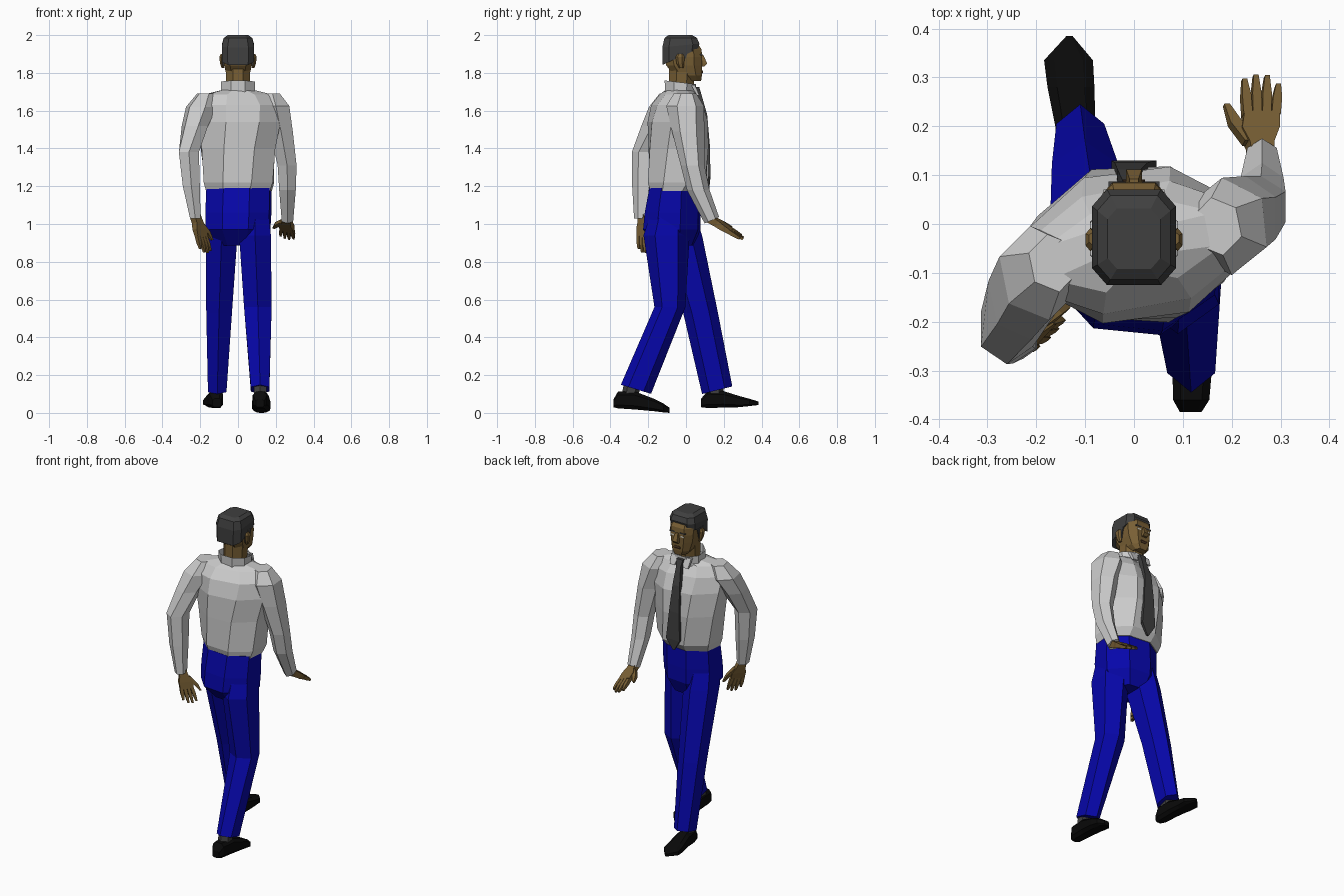
import bpy, bmesh
from math import pi, cos, sin, copysign
from mathutils import Vector as V

COLORS = {"skin": (0.19, 0.115, 0.035), "blue": (0.002, 0.002, 0.4),
          "dark": (0.05, 0.05, 0.05), "black": (0.003, 0.003, 0.003),
          "white": (0.6, 0.58, 0.5), "brown": (0.09, 0.045, 0.02)}
MATS = {}
for key, col in COLORS.items():
    MATS[key] = bpy.data.materials.new(key)
    MATS[key].diffuse_color = (*col, 1)


def H(x, y, z, rx, ry, yaw=0, slope=0):
    """Near-horizontal ring: centre, half sizes, turn about z, rise towards the front."""
    return (V((x, y, z)), V((rx * cos(yaw), rx * sin(yaw), 0)),
            V((-ry * sin(yaw), ry * cos(yaw), ry * slope)))


def Y(x, y, z0, z1, hw):
    """Upright ring facing along y."""
    return V((x, y, (z0 + z1) / 2)), V((hw, 0, 0)), V((0, 0, (z1 - z0) / 2))


def build(name, color, lofts, n=8, caps=True, box=1.0):
    """Skin each list of rings with n-sided flat faces; box below 1 squares the section."""
    bm = bmesh.new()
    ang = [pi / n + 2 * pi * i / n for i in range(n)]
    pts = [[copysign(abs(t) ** box if abs(t) > 1e-6 else 0, t) for t in (cos(a), sin(a))]
           for a in ang]
    mu, mv = max(p[0] for p in pts), max(p[1] for p in pts)
    for rings in lofts:
        rows = [[bm.verts.new(c + u * (p[0] / mu) + v * (p[1] / mv)) for p in pts]
                for c, u, v in rings]
        for p, q in zip(rows, rows[1:]):
            for i in range(n):
                j = (i + 1) % n
                bm.faces.new((p[i], p[j], q[j], q[i]))
        if caps:
            bm.faces.new(rows[0])
            bm.faces.new(rows[-1])
    bmesh.ops.recalc_face_normals(bm, faces=bm.faces)
    me = bpy.data.meshes.new(name)
    bm.to_mesh(me)
    bm.free()
    ob = bpy.data.objects.new(name, me)
    bpy.context.collection.objects.link(ob)
    if color:
        me.materials.append(MATS[color])
    return ob


# Shirt body, twisted so the right shoulder leads
build("shirt_body", None, [[
    H(.005, -.055, 1.175, .17, .128, -.1), H(.005, -.045, 1.22, .183, .152, -.06),
    H(0, -.04, 1.40, .195, .155, .04), H(.005, -.043, 1.54, .215, .15, .13),
    H(.005, -.048, 1.63, .22, .122, .18), H(0, -.045, 1.685, .18, .082, .2),
    H(0, -.035, 1.71, .08, .07, .1)]])

# Sleeves, set deep into the shoulders
build("right_sleeve", None, [[
    H(.17, -.005, 1.692, .045, .06, .2), H(.19, -.005, 1.625, .077, .1, .1),
    H(.228, .012, 1.49, .062, .086), H(.26, .035, 1.31, .05, .063),
    H(.262, .065, 1.18, .044, .06), H(.262, .137, 1.02, .03, .038, 0, .45)]], 6)
build("left_sleeve", None, [[
    H(-.165, -.08, 1.692, .045, .06, .2), H(-.193, -.1, 1.62, .074, .098, .2),
    H(-.228, -.148, 1.52, .062, .09, .2), H(-.26, -.215, 1.38, .053, .072),
    H(-.247, -.225, 1.2, .045, .06), H(-.226, -.235, 1.03, .028, .04)]], 6)

# Collar with two front points
build("collar", None, [[H(0, -.03, 1.68, .088, .08), H(0, -.03, 1.75, .09, .083, 0, -.12)]],
      8, caps=False)
build("collar_points", None, [
    [H(s * .042, .038, 1.735, .026, .01), H(s * .046, .064, 1.68, .016, .007)] for s in (-1, 1)], 4)

# Necktie
build("necktie", "dark", [[
    H(-.005, .058, 1.725, .022, .012), H(-.005, .068, 1.685, .015, .014),
    H(-.01, .1, 1.58, .024, .012), H(-.006, .118, 1.42, .034, .008),
    H(0, .122, 1.25, .046, .008), H(0, .118, 1.185, .006, .005)]], 4)

# Trousers
build("trouser_seat", "blue", [[
    H(.005, -.06, 1.19, .168, .128, -.1), H(.002, -.07, 1.06, .17, .142, -.1),
    H(0, -.075, .97, .166, .146, -.1), H(0, -.055, .885, .11, .09, -.1)]])
build("right_trouser_leg", "blue", [[
    H(.092, -.09, 1.06, .07, .095), H(.09, -.103, .94, .084, .122), H(.105, -.085, .56, .073, .082),
    H(.117, -.265, .125, .049, .08, 0, -.3)]], 6)
build("left_trouser_leg", "blue", [[
    H(-.09, -.05, 1.06, .07, .095), H(-.087, -.03, .94, .084, .115), H(-.1, .077, .53, .068, .092),
    H(-.11, .165, .12, .049, .08, 0, .25)]], 6)

# Socks
build("socks", "dark", [
    [H(.117, -.285, .15, .033, .045), H(.117, -.3, .07, .033, .045)],
    [H(-.115, .155, .15, .033, .045), H(-.118, .15, .07, .033, .045)]], 6)

# Shoes
build("right_shoe", "black", [[
    Y(.116, -.385, .03, .07, .022), Y(.117, -.36, .024, .113, .037), Y(.12, -.27, .018, .113, .042),
    Y(.123, -.17, .009, .075, .048), Y(.125, -.12, .003, .05, .044), Y(.125, -.088, 0, .028, .016)]],
      8, box=.6)
build("left_shoe", "black", [[
    Y(-.112, .08, .03, .075, .022), Y(-.115, .115, .026, .118, .036), Y(-.12, .2, .028, .115, .041),
    Y(-.129, .28, .03, .09, .048), Y(-.134, .335, .036, .075, .05), Y(-.132, .385, .042, .06, .006)]],
      8, box=.6)


# Hands: palm, four fingers and a thumb
def hand(name, wrist, f, s):
    w, f, s = V(wrist), V(f).normalized(), V(s).normalized()
    t = f.cross(s).normalized()

    def sec(along, side, hw, ht):
        return w + f * along + s * side, s * hw, t * ht
    lofts = [[sec(-.02, 0, .022, .02), sec(.025, .002, .026, .018), sec(.06, .004, .04, .016),
              sec(.1, 0, .038, .012)]]
    for i, length in enumerate((.068, .088, .09, .08)):
        off = -.03 + i * .02
        lofts.append([sec(.095, off, .0095, .011), sec(.1 + length * .5, off * 1.1, .0095, .010),
                      sec(.1 + length, off * 1.2, .005, .006)])
    lofts.append([sec(.03, .02, .017, .012), sec(.075, .055, .013, .011), sec(.12, .074, .006, .006)])
    build(name, "skin", lofts, 4)


hand("right_hand", (.26, .14, 1.02), (0, .16, -.095), (-1, 0, .3))
hand("left_hand", (-.222, -.228, 1.03), (.05, .005, -.17), (.68, .73, 0))

# Neck and head
build("neck", "skin", [[H(0, -.03, 1.67, .06, .065), H(0, -.025, 1.74, .062, .066),
                        H(0, -.02, 1.83, .066, .07)]])
build("head", "skin", [[
    H(0, .03, 1.757, .036, .05), H(0, .012, 1.785, .06, .072), H(0, -.01, 1.84, .074, .095),
    H(0, -.014, 1.885, .079, .1), H(0, -.016, 1.925, .078, .098), H(0, -.02, 1.965, .068, .076)]],
      box=.65)
build("hair", "dark", [[
    H(0, -.03, 1.885, .084, .095, 0, .45), H(0, -.027, 1.945, .086, .098, 0, .1),
    H(0, -.028, 1.985, .075, .086), H(0, -.03, 2.0, .054, .062)]], box=.5)
build("sideburns", "dark", [[H(s * .077, -.03, 1.84, .006, .014), H(s * .08, -.02, 1.91, .006, .03)]
                            for s in (-1, 1)], 4)

# Face details
build("nose", "skin", [[H(0, .084, 1.895, .009, .008), H(0, .096, 1.85, .016, .016),
                        H(0, .084, 1.835, .015, .014)]], 4)
build("ears", "skin", [[H(s * .08, -.025, 1.825, .007, .012), H(s * .086, -.03, 1.85, .009, .02),
                        H(s * .089, -.032, 1.885, .01, .024), H(s * .084, -.03, 1.9, .008, .014)]
                       for s in (-1, 1)], 6)
build("brows", "dark", [[H(s * .034, .081, 1.893, .018, .006), H(s * .034, .081, 1.9, .018, .006)]
                        for s in (-1, 1)], 4)
build("eyes", "white", [[H(s * .034, .081, 1.872, .012, .005), H(s * .034, .081, 1.881, .012, .005)]
                        for s in (-1, 1)], 4)
build("lips", "brown", [[H(0, .08, 1.796, .018, .007), H(0, .083, 1.805, .023, .008),
                         H(0, .083, 1.813, .018, .006)]], 4)
